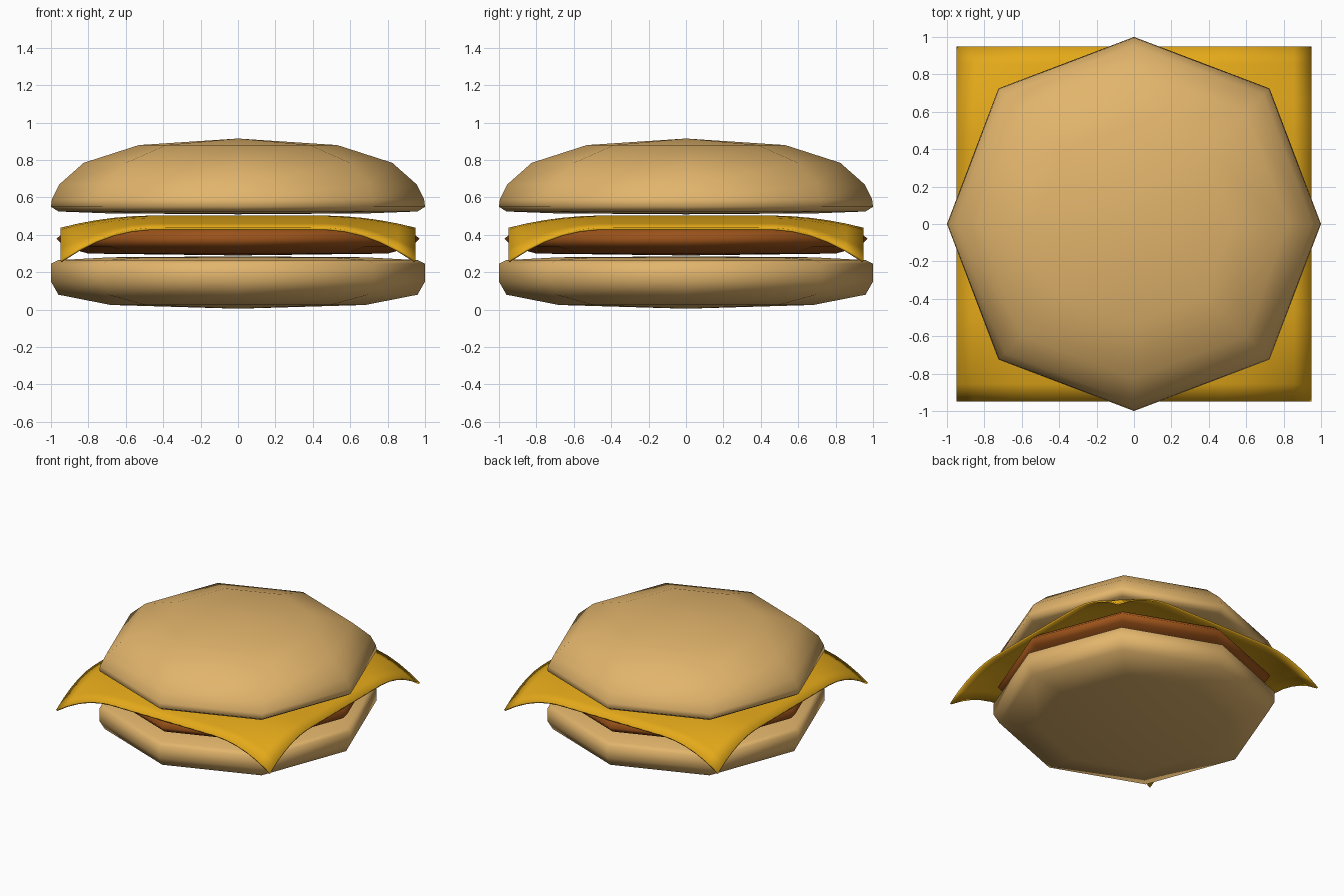
import bpy, bmesh
from math import cos, sin, pi

if "Cube" in bpy.data.objects:
    bpy.data.objects.remove(bpy.data.objects["Cube"])


def material(name, color):
    m = bpy.data.materials.new(name)
    m.diffuse_color = (*color, 1)
    m.use_nodes = True
    m.node_tree.nodes["Principled BSDF"].inputs["Base Color"].default_value = m.diffuse_color
    return m


def finish(bm, name, mat):
    bmesh.ops.recalc_face_normals(bm, faces=bm.faces)
    me = bpy.data.meshes.new(name)
    bm.to_mesh(me)
    bm.free()
    me.materials.append(mat)
    for p in me.polygons:
        p.use_smooth = True
    ob = bpy.data.objects.new(name, me)
    bpy.context.collection.objects.link(ob)
    return ob


def octagon_lathe(name, bottom, rings, top, mat):
    """Eight-sided rounded disc: rings of (radius, z) closed by two poles."""
    bm = bmesh.new()
    loops = []
    for r, z in rings:
        loops.append([bm.verts.new((r * k * cos(i * pi / 4), r * k * sin(i * pi / 4), z))
                      for i in range(8) for k in [1.025 if i % 2 else 1.0]])
    for a, b in zip(loops, loops[1:]):
        for i in range(8):
            j = (i + 1) % 8
            bm.faces.new((a[i], a[j], b[j], b[i]))
    for z, loop in ((bottom, loops[0]), (top, loops[-1])):
        pole = bm.verts.new((0, 0, z))
        for i in range(8):
            bm.faces.new((pole, loop[i], loop[(i + 1) % 8]))
    return finish(bm, name, mat)


bun = material("bun", (0.76, 0.46, 0.15))
meat = material("meat", (0.33, 0.085, 0.01))
yellow = material("cheese", (0.78, 0.40, 0.01))

# Buns and patty
octagon_lathe("bottom_bun", 0.005,
              [(0.68, 0.025), (0.96, 0.08), (1.0, 0.15), (1.0, 0.245), (0.96, 0.265), (0.68, 0.28)],
              0.285, bun)
octagon_lathe("patty", 0.29,
              [(0.8, 0.30), (0.93, 0.335), (0.97, 0.38), (0.91, 0.43), (0.8, 0.455)],
              0.47, meat)
octagon_lathe("top_bun", 0.51,
              [(0.7, 0.515), (0.96, 0.525), (1.0, 0.55), (0.995, 0.59), (0.955, 0.67),
               (0.825, 0.785), (0.53, 0.88)],
              0.915, bun)

# Cheese slice: square sheet with drooping edges and corners
bm = bmesh.new()
bmesh.ops.create_grid(bm, x_segments=20, y_segments=20, size=0.95)


def droop(t):
    return max(0.0, (abs(t) - 0.45) / 0.5) ** 2


for v in bm.verts:
    a, b = droop(v.co.x), droop(v.co.y)
    v.co.z = 0.503 - 0.065 * (a + b) - 0.11 * a * b
for f in bm.faces:
    f.normal_update()
cheese = finish(bm, "cheese_slice", yellow)
if cheese.data.polygons[0].normal.z < 0:
    cheese.data.flip_normals()
solid = cheese.modifiers.new("thickness", 'SOLIDIFY')
solid.thickness = 0.013
solid.offset = -1
bpy.context.view_layer.objects.active = cheese
cheese.select_set(True)
bpy.ops.object.shade_smooth_by_angle(angle=0.6)
